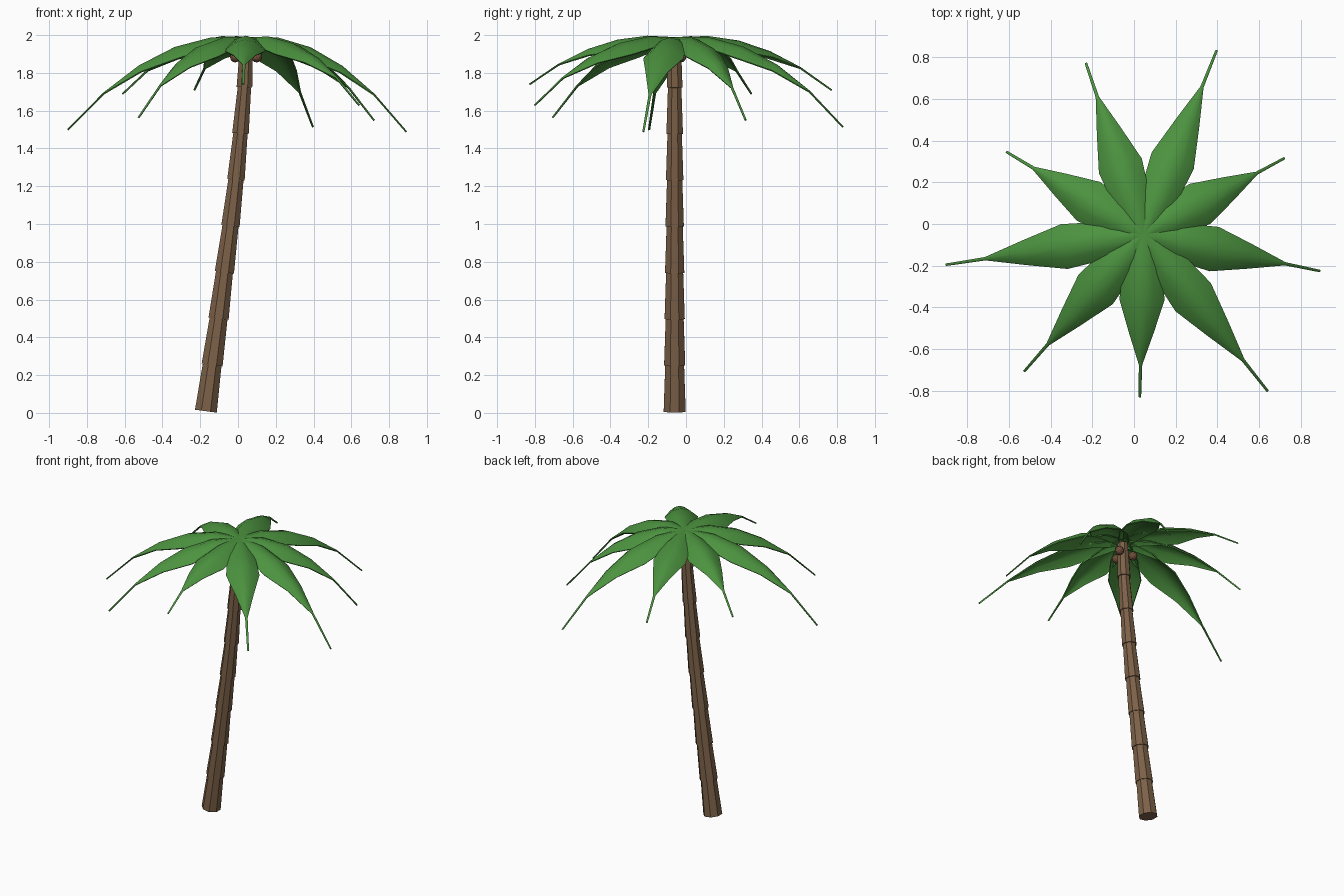
import bpy, bmesh, math
from mathutils import Matrix, Vector

cube = bpy.data.objects.get("Cube")
if cube:
    bpy.data.objects.remove(cube, do_unlink=True)


def material(name, rgb):
    mat = bpy.data.materials.new(name)
    mat.use_nodes = True
    color = (*rgb, 1)
    mat.diffuse_color = color
    mat.node_tree.nodes["Principled BSDF"].inputs["Base Color"].default_value = color
    return mat


def finish(name, bm, mat):
    bmesh.ops.recalc_face_normals(bm, faces=bm.faces)
    mesh = bpy.data.meshes.new(name)
    bm.to_mesh(mesh)
    bm.free()
    mesh.materials.append(mat)
    obj = bpy.data.objects.new(name, mesh)
    bpy.context.collection.objects.link(obj)
    return obj


bark = material("bark brown", (0.20, 0.118, 0.065))
leaf = material("leaf green", (0.072, 0.29, 0.05))
husk = material("coconut brown", (0.175, 0.08, 0.045))

# Trunk: stacked tapered octagonal segments, each overhanging the one below
TRUNK_Y = -0.06
SEGMENT = 0.245
axis_x = [-0.17, -0.137, -0.103, -0.072, -0.04, -0.011, 0.013, 0.034, 0.046]
bm = bmesh.new()
for i in range(8):
    low = Vector((axis_x[i], TRUNK_Y, i * SEGMENT + 0.009))
    high = Vector((axis_x[i + 1], TRUNK_Y, (i + 1) * SEGMENT + 0.009))
    span = high - low
    radius = 0.063 - 0.0026 * i
    place = (Matrix.Translation((low + high) / 2)
             @ Matrix.Rotation(math.atan2(span.x, span.z), 4, 'Y')
             @ Matrix.Rotation(math.pi / 8, 4, 'Z'))
    bmesh.ops.create_cone(bm, cap_ends=True, segments=8, radius1=radius,
                          radius2=radius - 0.009, depth=span.length, matrix=place)
finish("trunk", bm, bark)

# Coconuts clustered around the trunk under the crown
for i in range(3):
    angle = math.radians(30 + 120 * i)
    spot = Vector((0.043 + 0.065 * math.cos(angle), TRUNK_Y + 0.065 * math.sin(angle), 1.885))
    bm = bmesh.new()
    bmesh.ops.create_icosphere(bm, subdivisions=2, radius=0.03, matrix=Matrix.Translation(spot))
    finish(f"coconut_{i + 1}", bm, husk)

# Fronds: arched blades with drooping sides and a thin bare tip
ROOT = Vector((0.045, -0.05, 1.985))
HALF_WIDTHS = [0.04, 0.088, 0.106, 0.058, 0.006, 0.004]
ARCH = 0.11


def frond(name, tip):
    run = Vector((tip.x - ROOT.x, tip.y - ROOT.y, 0))
    side = Vector((-run.y, run.x, 0)).normalized()
    sag = ARCH + ROOT.z - tip.z
    bm = bmesh.new()
    rows = []
    for k, half in enumerate(HALF_WIDTHS):
        s = k / (len(HALF_WIDTHS) - 1)
        mid = ROOT + run * s + Vector((0, 0, ARCH * s - sag * s * s))
        rows.append([bm.verts.new(mid + side * half * u - Vector((0, 0, 0.55 * half * u * u)))
                     for u in (-1, -0.5, 0, 0.5, 1)])
    for a, b in zip(rows, rows[1:]):
        for j in range(4):
            bm.faces.new((a[j], b[j], b[j + 1], a[j + 1]))
    obj = finish(name, bm, leaf)
    solid = obj.modifiers.new("thickness", 'SOLIDIFY')
    solid.thickness = 0.008
    solid.offset = 0
    bpy.ops.object.select_all(action='DESELECT')
    obj.select_set(True)
    bpy.context.view_layer.objects.active = obj
    bpy.ops.object.modifier_apply(modifier=solid.name)
    bpy.ops.object.shade_smooth_by_angle(angle=math.radians(40))


tips = [(0.89, -0.225, 1.49), (0.72, 0.315, 1.55), (0.395, 0.83, 1.515),
        (-0.23, 0.77, 1.71), (-0.61, 0.345, 1.69), (-0.9, -0.195, 1.5),
        (-0.525, -0.705, 1.565), (0.028, -0.828, 1.74), (0.64, -0.8, 1.63)]
for n, tip in enumerate(tips):
    frond(f"frond_{n + 1}", Vector(tip))
